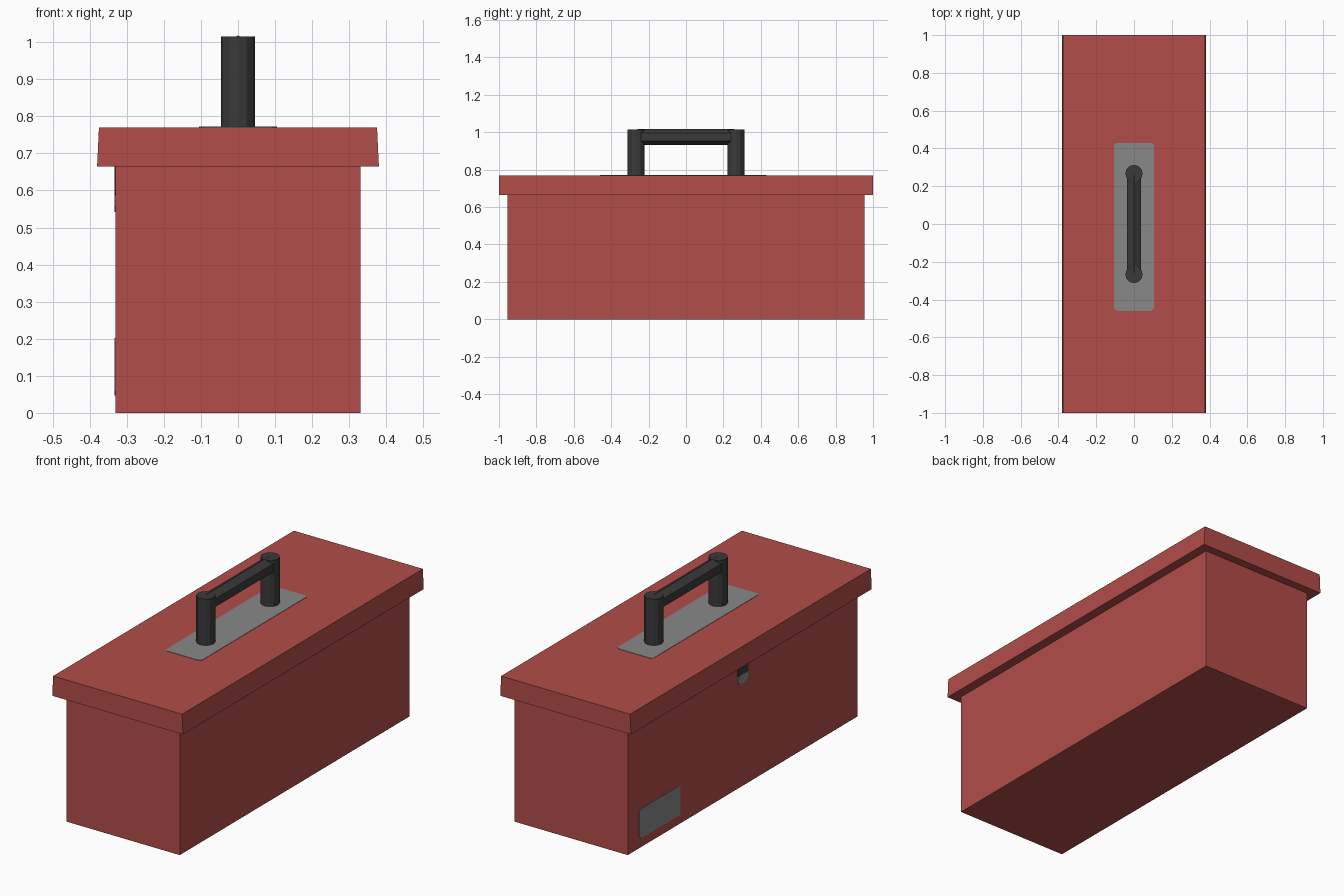
import bpy, bmesh, math
from mathutils import Matrix

if "Cube" in bpy.data.objects:
    bpy.data.objects.remove(bpy.data.objects["Cube"])


def material(name, rgb):
    m = bpy.data.materials.new(name)
    m.diffuse_color = (*rgb, 1)
    m.use_nodes = True
    m.node_tree.nodes["Principled BSDF"].inputs["Base Color"].default_value = m.diffuse_color
    return m


RED = material("red paint", (0.445, 0.074, 0.067))
GREY = material("grey metal", (0.25, 0.25, 0.25))
DARK = material("dark rubber", (0.042, 0.042, 0.042))


def finish(name, bm, mat):
    bmesh.ops.recalc_face_normals(bm, faces=bm.faces)
    me = bpy.data.meshes.new(name)
    bm.to_mesh(me)
    bm.free()
    me.materials.append(mat)
    ob = bpy.data.objects.new(name, me)
    bpy.context.collection.objects.link(ob)
    return ob


def box(name, lo, hi, mat, top_scale_x=1.0):
    bm = bmesh.new()
    bmesh.ops.create_cube(bm, size=1)
    for v in bm.verts:
        k = top_scale_x if v.co.z > 0 else 1.0
        for i in range(3):
            v.co[i] = lo[i] + (v.co[i] + 0.5) * (hi[i] - lo[i])
        v.co.x *= k
    return finish(name, bm, mat)


def plate(name, w, h, cut, thick, matrix, mat):
    """Thin plate with clipped corners, built in xy and raised along z."""
    a, b = w / 2, h / 2
    pts = [(a, b - cut), (a - cut, b), (cut - a, b), (-a, b - cut),
           (-a, cut - b), (cut - a, -b), (a - cut, -b), (a, cut - b)]
    bm = bmesh.new()
    f = bm.faces.new([bm.verts.new((x, y, 0)) for x, y in pts])
    new = bmesh.ops.extrude_face_region(bm, geom=[f])["geom"]
    for v in new:
        if isinstance(v, bmesh.types.BMVert):
            v.co.z += thick
    bm.transform(matrix)
    return finish(name, bm, mat)


def rod(name, sides, radius, length, matrix, mat):
    bm = bmesh.new()
    bmesh.ops.create_cone(bm, cap_ends=True, segments=sides, radius1=radius,
                          radius2=radius, depth=length, matrix=matrix)
    return finish(name, bm, mat)


# Body and slightly tapered overhanging lid
box("body", (-0.33, -0.955, 0), (0.33, 0.955, 0.67), RED)
box("lid", (-0.38, -1, 0.665), (0.38, 1, 0.77), RED, top_scale_x=0.987)

# Handle: mounting plate, two posts and a six-sided grip with an edge on top
plate("handle_plate", 0.21, 0.89, 0.012, 0.003,
      Matrix.Translation((0, -0.015, 0.769)), GREY)
for side, y in (("front", -0.267), ("back", 0.267)):
    rod(side + "_handle_post", 12, 0.046, 0.25, Matrix.Translation((0, y, 0.89)), DARK)
rod("handle_grip", 6, 0.043, 0.52,
    Matrix.Translation((0, 0, 0.975)) @ Matrix.Rotation(math.pi / 2, 4, 'X'), DARK)

# Plates on the left side: local z points to -x, local x runs along -y
side_rot = Matrix(((0, 0, -1, 0), (-1, 0, 0, 0), (0, 1, 0, 0), (0, 0, 0, 1)))


def side_plate(name, y, z, w, h, cut, mat):
    plate(name, w, h, cut, 0.004, Matrix.Translation((-0.329, y, z)) @ side_rot, mat)


side_plate("label_plate", 0.69, 0.125, 0.34, 0.155, 0.012, GREY)
side_plate("latch_strap", 0, 0.626, 0.085, 0.076, 0.004, DARK)
side_plate("latch_catch", 0, 0.565, 0.085, 0.046, 0.015, GREY)
